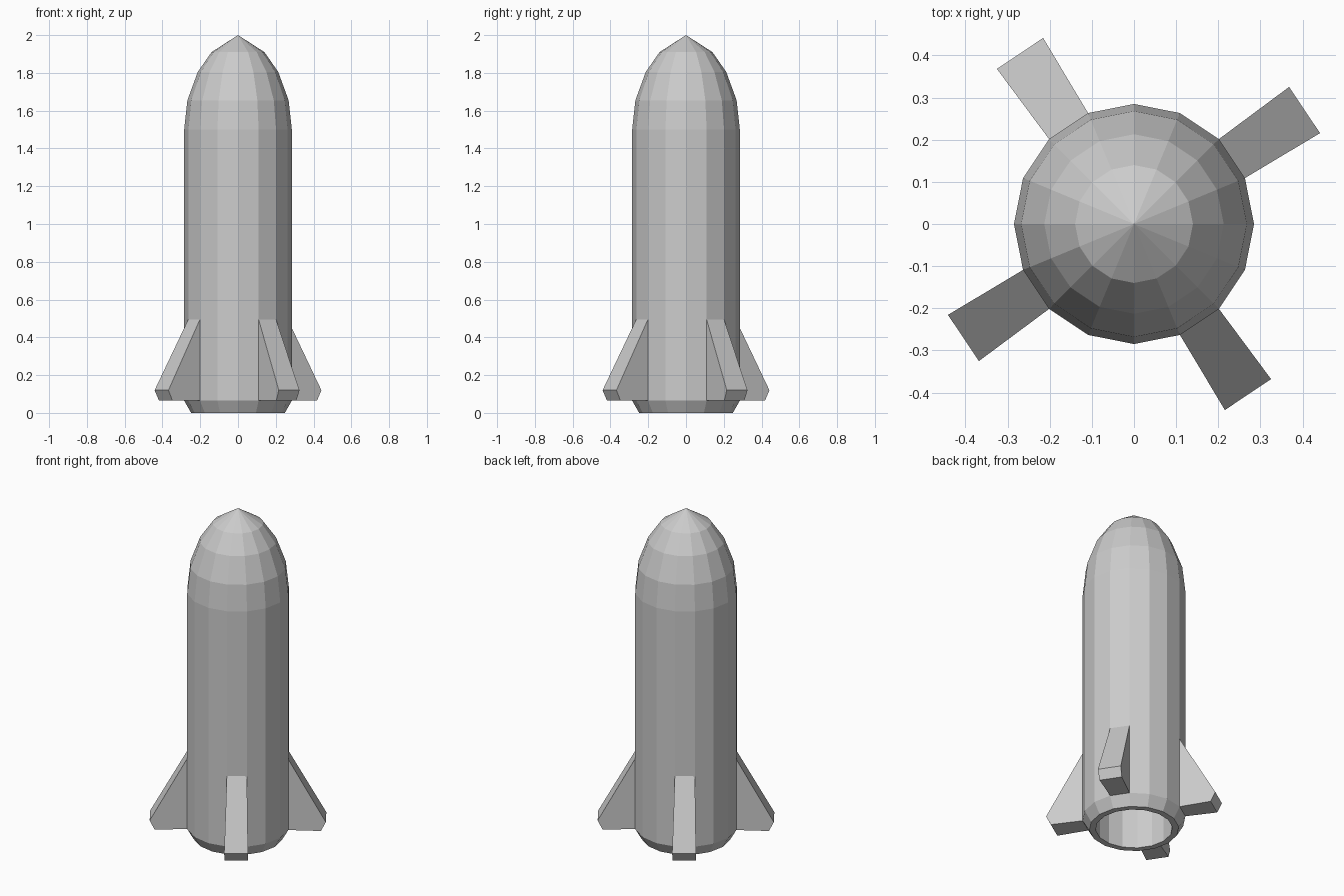
import bpy, bmesh
from math import cos, sin, pi, radians

if "Cube" in bpy.data.objects:
    bpy.data.objects.remove(bpy.data.objects["Cube"])

SIDES = 16
R = 0.285


def finish(name, bm):
    bmesh.ops.recalc_face_normals(bm, faces=bm.faces)
    me = bpy.data.meshes.new(name)
    bm.to_mesh(me)
    bm.free()
    ob = bpy.data.objects.new(name, me)
    bpy.context.collection.objects.link(ob)
    return ob


def lathe(name, profile):
    """Revolve (radius, z) points; radius 0 makes a single pole vertex."""
    bm = bmesh.new()
    rings = []
    for r, z in profile:
        if r == 0:
            rings.append([bm.verts.new((0, 0, z))] * SIDES)
        else:
            rings.append([bm.verts.new((r * cos(2 * pi * i / SIDES),
                                        r * sin(2 * pi * i / SIDES), z))
                          for i in range(SIDES)])
    for a, b in zip(rings, rings[1:]):
        for i in range(SIDES):
            j = (i + 1) % SIDES
            bm.faces.new(list(dict.fromkeys((a[i], a[j], b[j], b[i]))))
    return finish(name, bm)


def fin(name, angle):
    """Tapered fin standing on one flat side of the hull."""
    inner = R * cos(pi / SIDES)
    half_in, half_out = R * sin(pi / SIDES), 0.066
    # (radial distance, height, half width)
    outline = [(inner, 0.065, half_in), (0.46, 0.065, 0.064),
               (0.487, 0.12, half_out), (inner, 0.495, half_in)]
    bm = bmesh.new()
    c, s = cos(angle), sin(angle)
    left, right = [[bm.verts.new((r * c - k * w * s, r * s + k * w * c, z))
                    for r, z, w in outline] for k in (1, -1)]
    bm.faces.new(left)
    bm.faces.new(right[::-1])
    for i in range(4):
        j = (i + 1) % 4
        bm.faces.new((left[i], right[i], right[j], left[j]))
    return finish(name, bm)


# Hull: hollow exhaust, bottom rim, chamfer, straight body and stepped nose
lathe("rocket_hull", [(0, 0.30), (0.213, 0.30), (0.213, 0), (0.248, 0),
                      (R, 0.065), (R, 1.5), (0.268, 1.655), (0.213, 1.805),
                      (0.14, 1.91), (0, 2.0)])

# Four fins, each centred on a hull facet
for n in range(4):
    fin(f"fin_{n + 1}", radians(33.75 + 90 * n))
